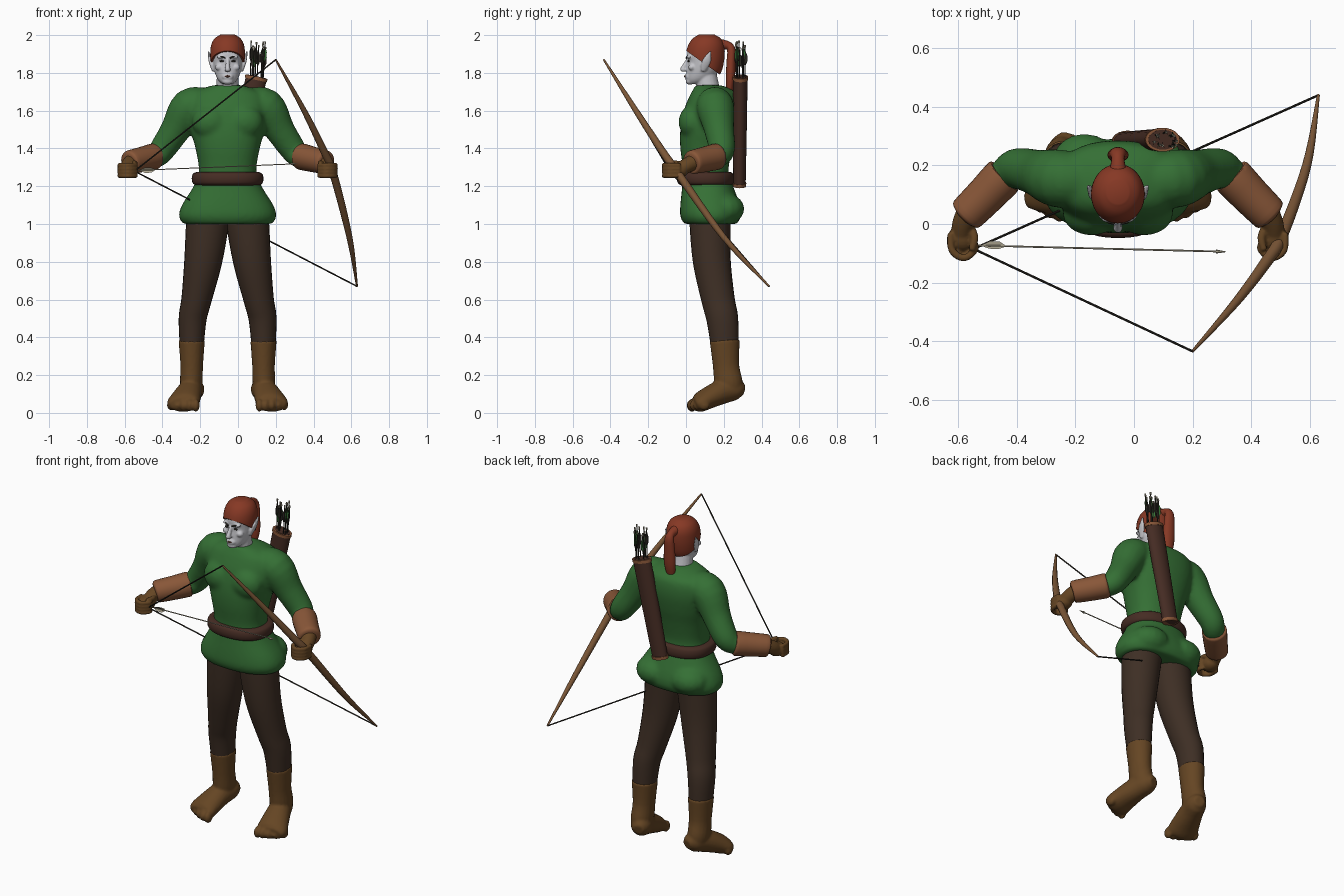
import bpy, bmesh, math, random
from mathutils import Vector, Matrix

if "Cube" in bpy.data.objects:
    bpy.data.objects.remove(bpy.data.objects["Cube"])
random.seed(4)
X, Y, Z = Vector((1, 0, 0)), Vector((0, 1, 0)), Vector((0, 0, 1))
CX = -0.055  # centre line of the body
SIDES = (1, -1)


def material(name, r, g, b):
    m = bpy.data.materials.new(name)
    m.use_nodes = True
    m.diffuse_color = (r, g, b, 1)
    node = m.node_tree.nodes["Principled BSDF"]
    node.inputs["Base Color"].default_value = (r, g, b, 1)
    node.inputs["Roughness"].default_value = 0.8
    return m


GREEN = material("tunic green", .035, .16, .035)
TROUSER = material("trouser brown", .048, .028, .018)
BOOT = material("boot brown", .13, .06, .017)
BRACER = material("bracer tan", .25, .095, .04)
HAIR = material("hair red", .24, .04, .018)
SKIN = material("pale skin", .56, .56, .59)
LEATHER = material("dark leather", .06, .025, .017)
WOOD = material("bow wood", .2, .095, .038)
DARK = material("dark cord", .025, .022, .017)
PALE = material("pale arrow", .42, .38, .28)


def resample(pts, k):
    """Catmull-Rom through positions and radii."""
    out = []
    for i in range(len(pts) - 1):
        a, b, c, d = (pts[max(i - 1, 0)], pts[i], pts[i + 1], pts[min(i + 2, len(pts) - 1)])
        for j in range(k):
            t = j / k
            out.append([(2 * q + (r - p) * t + (2 * p - 5 * q + 4 * r - s) * t ** 2
                         + (3 * q - p - 3 * r + s) * t ** 3) / 2 for p, q, r, s in zip(a, b, c, d)])
    return out + [list(pts[-1])]


def tube(bm, pts, n=20, ref=Y, axis=None, p=2, mat=0, k=4):
    """Loft of (x, y, z, width[, depth]) sections along a path."""
    pts = resample([q if len(q) == 5 else (*q, q[3]) for q in pts], k)
    rings = []
    for i, q in enumerate(pts):
        t = axis or (Vector(pts[min(i + 1, len(pts) - 1)][:3]) - Vector(pts[max(i - 1, 0)][:3])).normalized()
        u = (ref - t * ref.dot(t)).normalized()
        v = u.cross(t)
        ring = []
        for j in range(n):
            c, s = math.cos(math.tau * j / n), math.sin(math.tau * j / n)
            c, s = (math.copysign(abs(w) ** (2 / p), w) for w in (c, s))
            ring.append(bm.verts.new(Vector(q[:3]) + v * c * max(q[3], .001) + u * s * max(q[4], .001)))
        rings.append(ring)
    faces = [bm.faces.new(rings[0]), bm.faces.new(rings[-1])]
    for a, b in zip(rings, rings[1:]):
        faces += [bm.faces.new((a[j], a[(j + 1) % n], b[(j + 1) % n], b[j])) for j in range(n)]
    for f in faces:
        f.material_index = mat


def stack(bm, rows, **kw):
    """Upright loft from (height, half width, front y, back y)."""
    tube(bm, [(0, (f + b) / 2, z, w, (b - f) / 2) for z, w, f, b in rows], axis=Z, **kw)


def blob(bm, centre, radii, n=16):
    bmesh.ops.create_uvsphere(bm, u_segments=n, v_segments=n // 2 + 2, radius=1,
                              matrix=Matrix.Translation(centre) @ Matrix.Diagonal((*radii, 1)))


def flip(pts, s):
    return [(q[0] * s, *q[1:]) for q in pts]


def make(name, bm, *mats, voxel=0, smooth=4, x=CX):
    bmesh.ops.recalc_face_normals(bm, faces=bm.faces[:])
    me = bpy.data.meshes.new(name)
    bm.to_mesh(me)
    bm.free()
    ob = bpy.data.objects.new(name, me)
    bpy.context.collection.objects.link(ob)
    ob.location.x = x
    for m in mats:
        me.materials.append(m)
    if voxel:  # fuse overlapping volumes into one skin
        r = ob.modifiers.new("fuse", 'REMESH')
        r.mode, r.voxel_size, r.use_smooth_shade = 'VOXEL', voxel, True
        sm = ob.modifiers.new("soften", 'SMOOTH')
        sm.factor, sm.iterations = .5, smooth
    else:
        bpy.context.view_layer.objects.active = ob
        ob.select_set(True)
        bpy.ops.object.shade_smooth_by_angle(angle=math.radians(45))
        ob.select_set(False)
    return ob


# Tunic: torso, skirt, chest, seat and sleeves
bm = bmesh.new()
stack(bm, [(1.0, .235, -.01, .27), (1.04, .258, -.03, .29), (1.1, .242, -.03, .285), (1.2, .18, -.02, .25),
           (1.28, .152, -.015, .225), (1.4, .17, -.03, .245), (1.5, .198, -.03, .27), (1.6, .215, -.012, .285),
           (1.68, .2, .02, .275), (1.715, .14, .04, .235), (1.735, .075, .05, .185)], n=40, p=2.3)
for s in SIDES:
    blob(bm, (s * .09, .035, 1.54), (.1, .075, .09))
    blob(bm, (s * .115, .2, 1.08), (.115, .11, .085))
    tube(bm, flip([(.1, .15, 1.635, .08), (.2, .155, 1.62, .1), (.275, .175, 1.5, .08), (.342, .19, 1.4, .07),
                   (.378, .17, 1.36, .062), (.44, .11, 1.34, .052)], s))
make("tunic", bm, GREEN, voxel=.012, smooth=5)

# Belt
bm = bmesh.new()
stack(bm, [(1.205, .168, -.025, .24), (1.215, .184, -.042, .252), (1.24, .19, -.048, .256),
           (1.265, .184, -.042, .25), (1.275, .165, -.025, .235)], n=40, p=2.3)
make("belt", bm, LEATHER)

# Legs, boots, arms and hands, one per side
for s, side in zip(SIDES, ("left", "right")):
    bm = bmesh.new()
    tube(bm, flip([(.1, .13, 1.08, .11), (.107, .127, 1.0, .113, .108), (.13, .137, .8, .1, .1),
                   (.165, .17, .6, .08, .088), (.185, .192, .5, .074, .084), (.19, .205, .36, .064, .074)], s), n=24)
    make(side + "_trouser_leg", bm, TROUSER)

    bm = bmesh.new()
    tube(bm, flip([(.19, .205, .385, .07, .08), (.19, .212, .25, .06, .07), (.192, .225, .16, .06, .075),
                   (.19, .235, .1, .05, .06)], s))
    tube(bm, flip([(.165, .305, .12, .03, .03), (.175, .27, .125, .055, .055), (.197, .2, .115, .065, .065),
                   (.22, .12, .08, .08, .058), (.235, .07, .053, .088, .05), (.24, .045, .045, .07, .035)], s), ref=Z)
    for i in range(5):
        blob(bm, (s * (.168 + .033 * i), .032 + .004 * i * i, .04), (.021, .03, .034 - .002 * i), 12)
    make(side + "_boot", bm, BOOT, voxel=.008, smooth=3)

    bm = bmesh.new()
    tube(bm, flip([(.385, .168, 1.358, .05), (.388, .165, 1.357, .066), (.398, .155, 1.355, .07),
                   (.45, .1, 1.342, .067), (.505, .045, 1.33, .064), (.52, .03, 1.326, .06),
                   (.523, .027, 1.325, .046)], s), ref=Z, n=28, k=2)
    make(side + "_bracer", bm, BRACER)

    bm = bmesh.new()
    tube(bm, flip([(.505, .045, 1.33, .044), (.525, .005, 1.31, .04), (.532, -.03, 1.29, .038)], s), ref=Z)
    blob(bm, (s * .53, -.04, 1.284), (.045, .055, .04))
    for i in range(4):
        z = 1.312 - .019 * i
        tube(bm, flip([(.572, -.03, z, .011), (.567, -.09, z, .0125), (.525, -.116, z, .0125),
                       (.486, -.085, z, .0115), (.495, -.055, z, .009)], s), ref=Z, n=10)
    tube(bm, flip([(.51, 0, 1.31, .015), (.49, -.045, 1.322, .014), (.5, -.09, 1.325, .011)], s), ref=Z, n=10)
    make(side + "_glove", bm, BOOT, voxel=.0055, smooth=2)

# Head with neck, nose, jaw and pointed ears
SKULL = [(1.742, .028, .015, .08), (1.757, .046, .004, .12), (1.78, .06, .002, .15), (1.82, .073, .006, .178),
         (1.86, .079, .01, .19), (1.9, .081, .006, .195), (1.94, .076, .018, .192), (1.97, .058, .042, .174),
         (1.988, .026, .075, .14)]
bm = bmesh.new()
stack(bm, SKULL, n=32)
tube(bm, [(0, .125, 1.68, .066), (0, .115, 1.73, .06), (0, .1, 1.82, .056)])
tube(bm, [(0, .012, 1.875, .009), (0, -.004, 1.845, .011), (0, -.018, 1.82, .014)], n=12)
blob(bm, (0, -.013, 1.817), (.017, .018, .012))
blob(bm, (0, .015, 1.78), (.032, .022, .022))
blob(bm, (0, .02, 1.755), (.03, .022, .018))
for s in SIDES:
    blob(bm, (s * .032, .018, 1.884), (.026, .014, .009))
    blob(bm, (s * .045, .032, 1.83), (.022, .02, .018))
    tube(bm, flip([(.074, .09, 1.81, .009, .012), (.085, .1, 1.84, .009, .022), (.094, .112, 1.87, .008, .022),
                   (.102, .13, 1.915, .005, .004)], s), n=12)
make("head", bm, SKIN, voxel=.0055, smooth=2)

# Face details
bm = bmesh.new()
for s in SIDES:
    blob(bm, (s * .031, .013, 1.862), (.012, .006, .0055), 12)
    tube(bm, flip([(.012, .002, 1.878, .004), (.032, .006, 1.886, .004), (.055, .024, 1.884, .002)], s), n=8, ref=Z)
make("eyes_and_brows", bm, DARK)
bm = bmesh.new()
tube(bm, [(-.024, .008, 1.78, .002), (0, -.005, 1.782, .006), (.024, .008, 1.78, .002)], n=8, ref=Z)
make("lips", bm, LEATHER)

# Hair cap trimmed along the hairline, with tied tail
bm = bmesh.new()
stack(bm, [(z * 1.16 - 1.9 * .16 + .001, w + .011, f - .006, b + .01) for z, w, f, b in SKULL[2:]], n=40)
bmesh.ops.bisect_plane(bm, geom=bm.verts[:] + bm.edges[:] + bm.faces[:], plane_co=(0, 0, 1.918),
                       plane_no=(0, .58, .82), clear_inner=True)
bmesh.ops.holes_fill(bm, edges=[e for e in bm.edges if e.is_boundary])
make("hair_cap", bm, HAIR)
bm = bmesh.new()
tube(bm, [(0, .18, 1.95, .03), (0, .222, 1.945, .022), (0, .24, 1.92, .028, .022), (0, .238, 1.85, .034, .024),
          (0, .235, 1.77, .036, .024), (-.004, .23, 1.7, .024, .016), (-.008, .228, 1.65, .004)], n=16)
make("ponytail", bm, HAIR)

# Quiver with rims
low, high = Vector((-.025, .283, 1.2)), Vector((.098, .288, 1.78))


def along(f, w):
    return (*low.lerp(high, f), w, w * .68)


bm = bmesh.new()
tube(bm, [along(0, .048), along(.5, .053), along(.97, .056)], n=24)
tube(bm, [along(0, .052), along(.03, .053)], n=24, mat=1, k=1)
tube(bm, [along(.97, .06), along(1, .06)], n=24, mat=1, k=1)
tube(bm, [along(1, .05), along(1.003, .05)], n=24, k=1)
make("quiver", bm, LEATHER, BRACER, x=0)


def arrow(bm, nock, tip, vane, size):
    """Shaft with three flat vanes and a nock; materials: shaft, vane, nock."""
    nock, tip = Vector(nock), Vector(tip)
    d = (tip - nock).normalized()
    tube(bm, [(*nock, .003), (*tip, .003)], n=6, ref=X if abs(d.x) < .5 else Z, k=1)
    tube(bm, [(*nock, .005), (*(nock + d * .014), .005)], n=6, ref=X if abs(d.x) < .5 else Z, k=1, mat=2)
    turn = random.random() * 2
    for i in range(3):
        out = Matrix.Rotation(turn + i * math.tau / 3, 3, d) @ d.orthogonal().normalized()
        quad = [nock + d * .025, nock + d * (.03 + vane * .3) + out * size, nock + d * vane + out * size,
                nock + d * (vane + .025)]
        bm.faces.new([bm.verts.new(q) for q in quad]).material_index = 1


# Spare arrows in the quiver
for name, count, vane in (("dark_spare_arrows", 7, DARK), ("green_spare_arrows", 4, GREEN)):
    bm = bmesh.new()
    for i in range(count):
        a, r = math.tau * i / count + count, .8 + .2 * (i % 2)
        off = Vector((math.cos(a) * .036 * r, math.sin(a) * .022 * r, 0))
        top = Vector((.112, .287, 1.93 + random.random() * .045)) + off * 1.2
        arrow(bm, top, high + off - Z * .1, .09, .012)
    make(name, bm, DARK, vane, PALE, x=0)

# Nocked arrow with a metal-like point
bm = bmesh.new()
arrow(bm, (-.55, -.073, 1.283), (.29, -.094, 1.318), .09, .016)
tube(bm, [(.28, -.094, 1.318, .007), (.315, -.095, 1.319, .001)], n=6, ref=Z, k=1, mat=1)
make("nocked_arrow", bm, PALE, PALE, DARK, x=0)

# Bow and drawn string
top, bottom = (.2, -.435, 1.87), (.63, .44, .67)
bm = bmesh.new()
tube(bm, [(*top, .005), (.35, -.265, 1.6, .015), (.455, -.125, 1.385, .02), (.505, -.04, 1.265, .021),
          (.59, .2, .93, .016), (*bottom, .005)], n=12, ref=X, k=6)
make("bow", bm, WOOD, x=0)
bm = bmesh.new()
for end in (top, bottom):
    tube(bm, [(*end, .004), (-.548, -.085, 1.28, .004)], n=8, ref=Z, k=1)
make("bow_string", bm, DARK, x=0)
